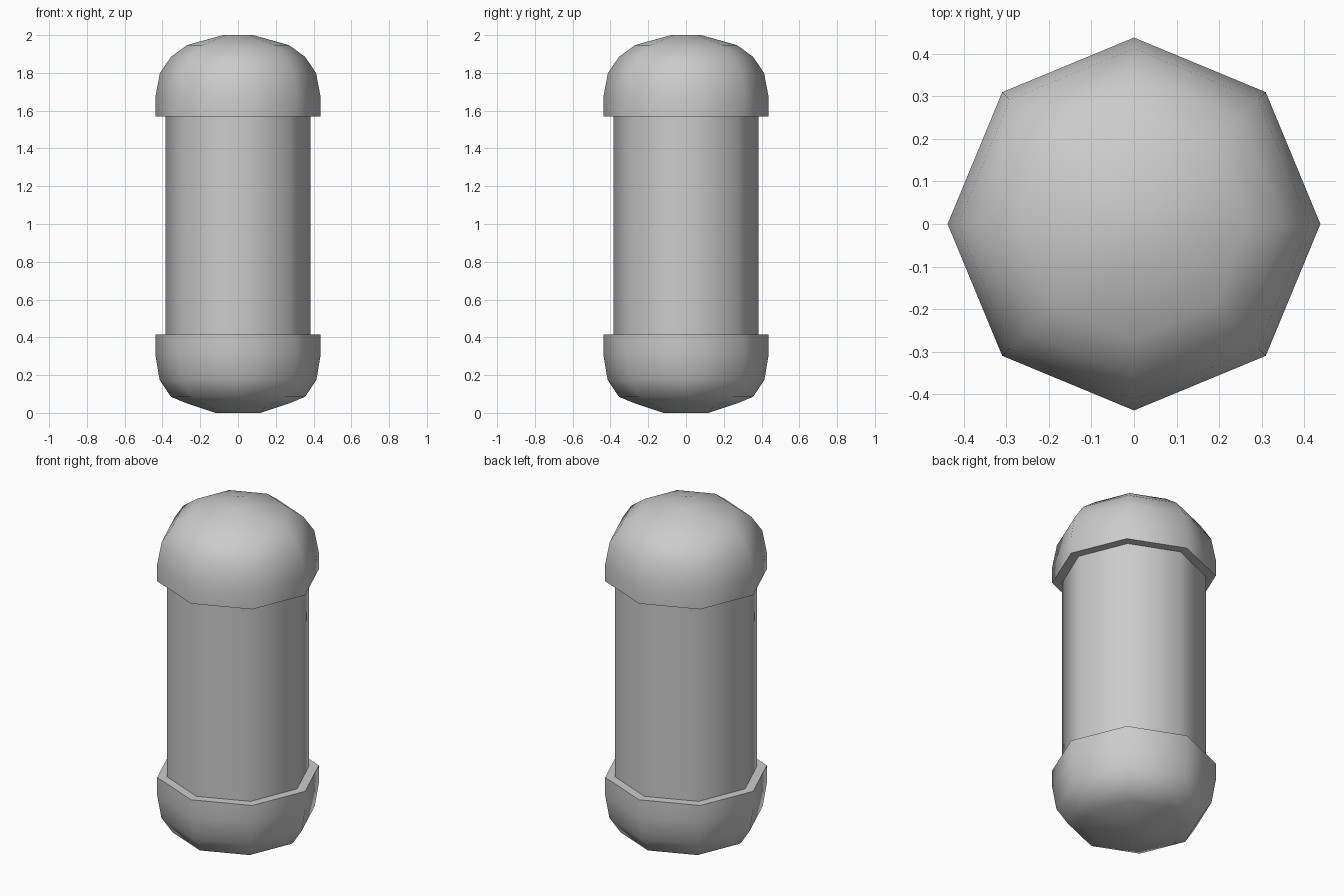
import bpy, bmesh
from math import cos, sin, pi, radians

if "Cube" in bpy.data.objects:
    bpy.data.objects.remove(bpy.data.objects["Cube"])

SIDES = 8


def lathe(name, profile, close_end=False):
    """Revolve (radius, z) points into an eight-sided part."""
    bm = bmesh.new()
    rings = [[bm.verts.new((r * cos(2 * pi * i / SIDES), r * sin(2 * pi * i / SIDES), z))
              for i in range(SIDES)] for r, z in profile]
    for a, b in zip(rings, rings[1:]):
        for i in range(SIDES):
            j = (i + 1) % SIDES
            bm.faces.new((a[i], a[j], b[j], b[i]))
    if close_end:
        bm.faces.new(rings[-1])
    bmesh.ops.recalc_face_normals(bm, faces=bm.faces)
    # make sure the normals of the open parts face outwards
    side = max(bm.faces, key=lambda f: f.calc_center_median().x)
    if side.normal.x < 0:
        bmesh.ops.reverse_faces(bm, faces=bm.faces)
    mesh = bpy.data.meshes.new(name)
    bm.to_mesh(mesh)
    bm.free()
    obj = bpy.data.objects.new(name, mesh)
    bpy.context.collection.objects.link(obj)
    bpy.ops.object.select_all(action='DESELECT')
    obj.select_set(True)
    bpy.context.view_layer.objects.active = obj
    bpy.ops.object.shade_smooth_by_angle(angle=radians(50))
    return obj


# straight middle section
lathe("body", [(0.385, 0.415), (0.385, 1.57)])

# domed upper cap with its overhanging rim
lathe("upper_cap", [(0.385, 1.57), (0.438, 1.57), (0.438, 1.67), (0.413, 1.80),
                    (0.355, 1.885), (0.27, 1.947), (0.08, 2.0)], close_end=True)

# flatter lower cap with its rim
lathe("lower_cap", [(0.385, 0.415), (0.438, 0.415), (0.438, 0.31), (0.415, 0.175),
                    (0.355, 0.085), (0.27, 0.05), (0.12, 0.0)], close_end=True)
